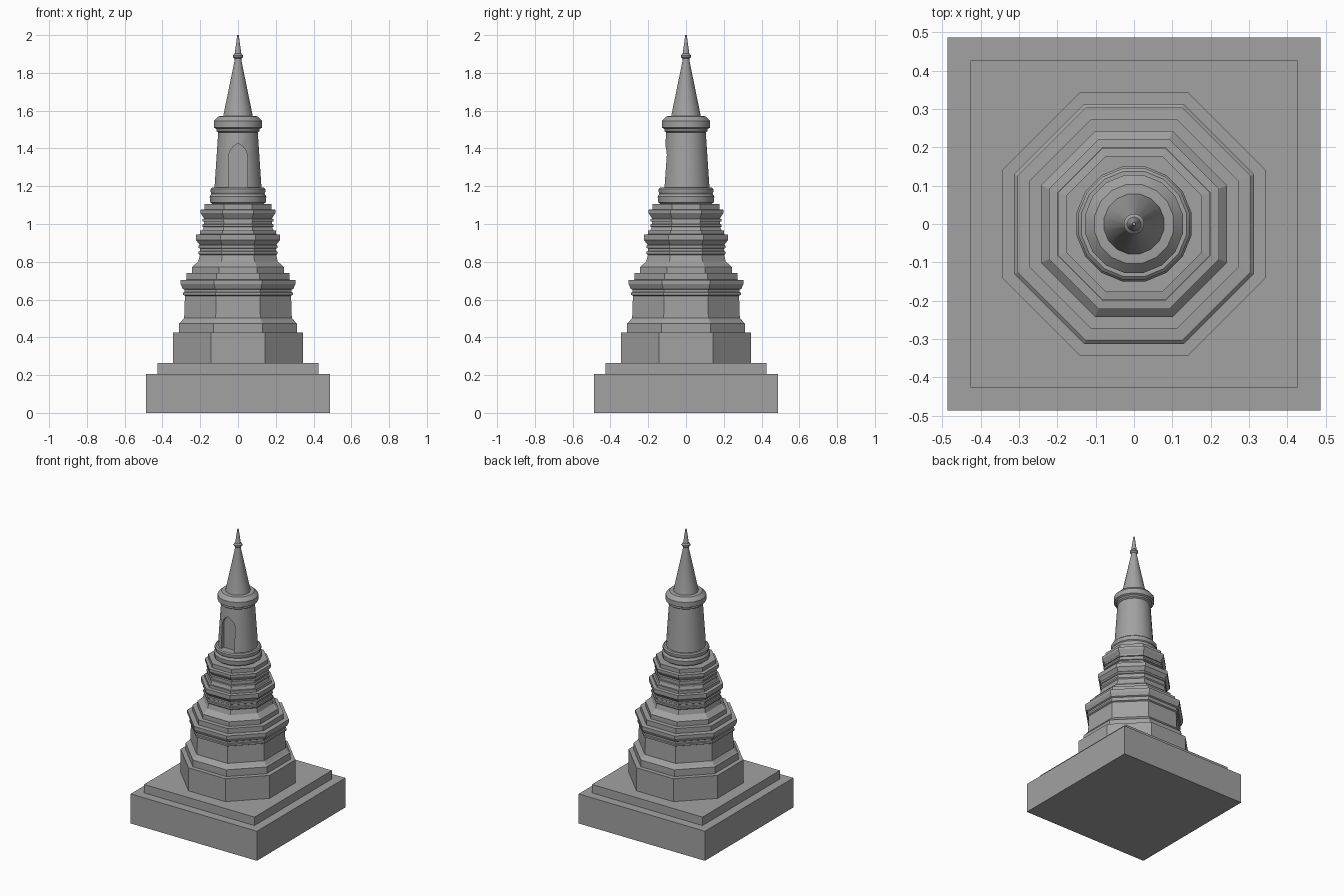
import bpy, bmesh, math

cube = bpy.data.objects.get("Cube")
if cube:
    bpy.data.objects.remove(cube, do_unlink=True)

stone = bpy.data.materials.new("grey stone")
stone.use_nodes = True
GREY = (0.36, 0.36, 0.36, 1)
stone.diffuse_color = GREY
stone.node_tree.nodes["Principled BSDF"].inputs["Base Color"].default_value = GREY


def finish(name, bm, smooth=False):
    bmesh.ops.recalc_face_normals(bm, faces=bm.faces)
    mesh = bpy.data.meshes.new(name)
    bm.to_mesh(mesh)
    bm.free()
    obj = bpy.data.objects.new(name, mesh)
    bpy.context.collection.objects.link(obj)
    mesh.materials.append(stone)
    if smooth:
        bpy.ops.object.select_all(action='DESELECT')
        obj.select_set(True)
        bpy.context.view_layer.objects.active = obj
        bpy.ops.object.shade_smooth_by_angle(angle=math.radians(35))
    return obj


def tower(name, sides, profile, smooth=False):
    """Stack rings of (distance to flat side, height) into a closed solid."""
    bm = bmesh.new()
    grow = 1 if smooth else 1 / math.cos(math.pi / sides)
    rings = []
    for r, z in profile:
        angles = [2 * math.pi * (i + 0.5) / sides for i in range(sides)]
        rings.append([bm.verts.new((r * grow * math.cos(a), r * grow * math.sin(a), z))
                      for a in angles])
    for low, high in zip(rings, rings[1:]):
        for i in range(sides):
            j = (i + 1) % sides
            bm.faces.new((low[i], low[j], high[j], high[i]))
    bm.faces.new(rings[0][::-1])
    bm.faces.new(rings[-1])
    return finish(name, bm, smooth)


# Square plinth
tower("plinth", 4, [(0.487, 0), (0.487, 0.206)])
tower("plinth_step", 4, [(0.426, 0.206), (0.426, 0.265)])

# Eight-sided tiers with mouldings
tower("octagonal_base", 8, [(0.343, 0.265), (0.343, 0.425)])
tower("lower_tier", 8, [
    (0.313, 0.425), (0.313, 0.472), (0.304, 0.48), (0.285, 0.503), (0.281, 0.62),
    (0.29, 0.625), (0.29, 0.637), (0.284, 0.64), (0.284, 0.652), (0.293, 0.657),
    (0.304, 0.682), (0.304, 0.703), (0.273, 0.705), (0.273, 0.74)])
tower("middle_tier", 8, [
    (0.243, 0.74), (0.243, 0.772), (0.21, 0.802), (0.202, 0.835), (0.208, 0.842),
    (0.208, 0.854), (0.202, 0.857), (0.202, 0.87), (0.208, 0.874), (0.208, 0.885),
    (0.203, 0.89), (0.222, 0.915), (0.222, 0.944), (0.2, 0.946), (0.2, 0.965)])
tower("upper_tier", 8, [
    (0.19, 0.96), (0.182, 0.983), (0.188, 0.986), (0.188, 0.998), (0.18, 1.0),
    (0.18, 1.012), (0.187, 1.014), (0.187, 1.026), (0.18, 1.03), (0.198, 1.058),
    (0.198, 1.075), (0.178, 1.078), (0.178, 1.106)])

# Round neck, shaft and collar
tower("neck", 16, [
    (0.138, 1.106), (0.15, 1.115), (0.153, 1.145), (0.143, 1.16), (0.148, 1.17),
    (0.148, 1.185), (0.14, 1.192)], True)
shaft = tower("shaft", 16, [(0.127, 1.19), (0.107, 1.485)], True)
tower("collar", 16, [
    (0.107, 1.485), (0.117, 1.492), (0.117, 1.503), (0.13, 1.51), (0.13, 1.545),
    (0.105, 1.57), (0.08, 1.572)], True)

# Pointed niche cut into the front of the shaft
half = [(0.05, 1.192), (0.05, 1.365), (0.042, 1.388), (0.025, 1.41)]
outline = half + [(0, 1.427)] + [(-x, z) for x, z in reversed(half)]
bm = bmesh.new()
face = bm.faces.new([bm.verts.new((x, -0.2, z)) for x, z in outline])
moved = bmesh.ops.extrude_face_region(bm, geom=[face])["geom"]
for v in moved:
    if isinstance(v, bmesh.types.BMVert):
        v.co.y = -0.085
cutter = finish("niche_cutter", bm)
cutter.hide_render = True
cutter.hide_set(True)
cut = shaft.modifiers.new("niche", 'BOOLEAN')
cut.operation = 'DIFFERENCE'
cut.solver = 'EXACT'
cut.object = cutter
# Apply the cut so the helper can go
bpy.context.view_layer.objects.active = shaft
bpy.ops.object.select_all(action='DESELECT')
shaft.select_set(True)
while shaft.modifiers[0] != cut:
    bpy.ops.object.modifier_move_up(modifier=cut.name)
bpy.ops.object.modifier_apply(modifier=cut.name)
bpy.data.objects.remove(cutter, do_unlink=True)

# Conical spire with bead and needle
tower("spire", 16, [
    (0.08, 1.57), (0.018, 1.868), (0.018, 1.875), (0.027, 1.884), (0.027, 1.893),
    (0.018, 1.902), (0.004, 2.0)], True)
